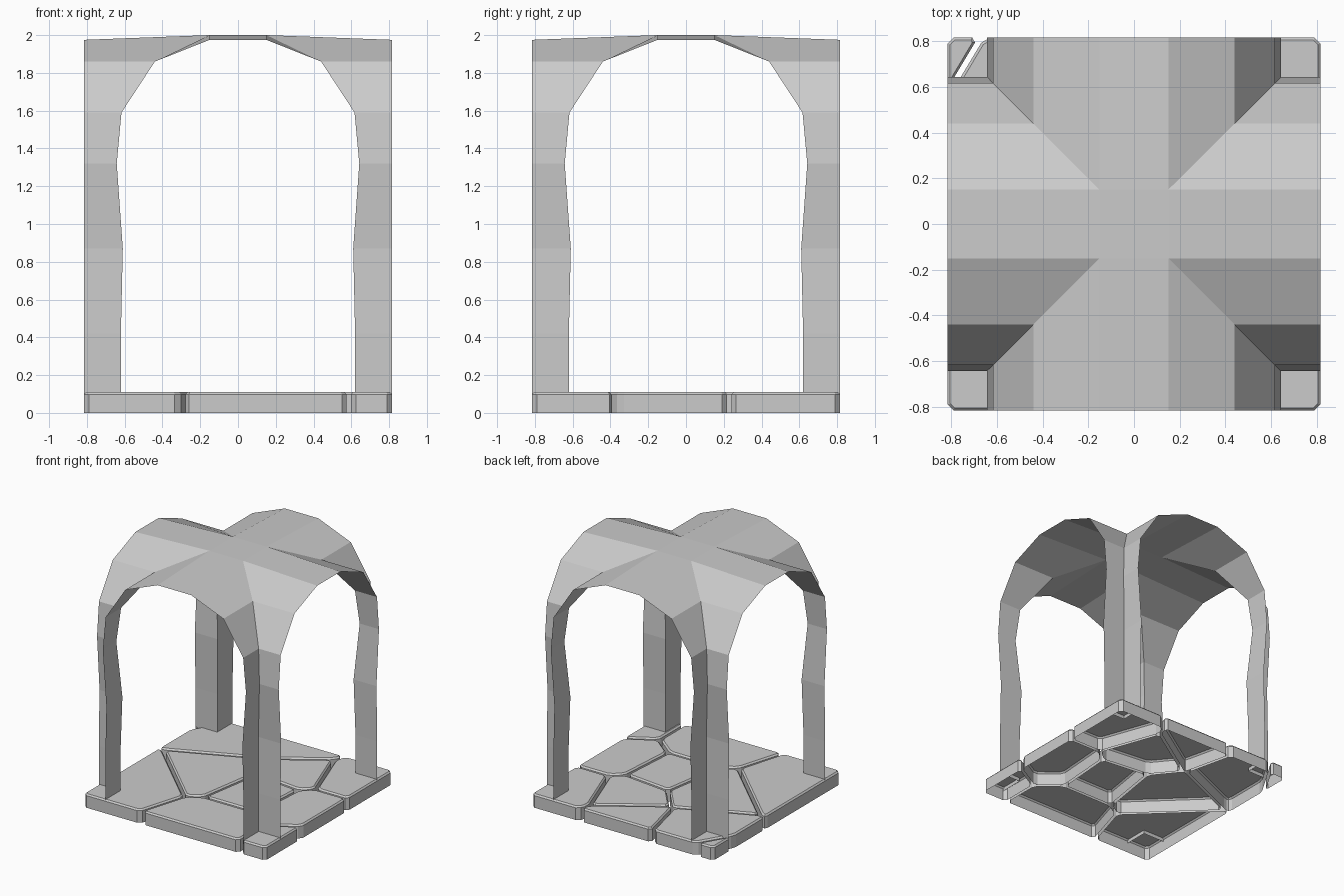
import bpy, bmesh
from mathutils import Vector, Matrix
from math import pi

if "Cube" in bpy.data.objects:
    bpy.data.objects.remove(bpy.data.objects["Cube"])

H = 0.815  # half width of the tile


def add_object(name, bm):
    mesh = bpy.data.meshes.new(name)
    bm.to_mesh(mesh)
    bm.free()
    ob = bpy.data.objects.new(name, mesh)
    bpy.context.collection.objects.link(ob)
    return ob


# Cross vault: one arch arm, swept from the outer edge to the diagonals, turned four times
half = [(0.62, 0.08), (0.62, 0.42), (0.61, 0.87), (0.642, 1.32),
        (0.617, 1.59), (0.44, 1.86), (0.15, 1.975)]
profile = [(-x, z) for x, z in half] + half[::-1]
bm = bmesh.new()
for k in range(4):
    rot = Matrix.Rotation(k * pi / 2, 3, 'Z')
    rows = []
    for x, z in profile:
        crown = 2.0 if z > 1.9 else z
        rows.append((bm.verts.new(rot @ Vector((x, -H, z))),
                     bm.verts.new(rot @ Vector((x, -abs(x), crown)))))
    for (a, b), (c, d) in zip(rows, rows[1:]):
        bm.faces.new((a, c, d, b))
# Flat square at the crossing
bm.faces.new([bm.verts.new((0.15 * sx, 0.15 * sy, 2.0))
              for sx, sy in ((-1, -1), (1, -1), (1, 1), (-1, 1))])
bmesh.ops.remove_doubles(bm, verts=bm.verts[:], dist=0.001)
bmesh.ops.recalc_face_normals(bm, faces=bm.faces[:])
if max(bm.faces, key=lambda f: f.calc_center_median().z).normal.z < 0:
    bmesh.ops.reverse_faces(bm, faces=bm.faces[:])
add_object("cross_vault", bm)


# Outline of one paving stone: square cut by the lines halfway to its neighbours
def stone_outline(seed, seeds, gap):
    bm = bmesh.new()
    bmesh.ops.create_grid(bm, x_segments=1, y_segments=1, size=H)
    for other in seeds:
        if other is seed:
            continue
        n = (other - seed).normalized()
        bmesh.ops.bisect_plane(bm, geom=bm.verts[:] + bm.edges[:] + bm.faces[:],
                               plane_co=(seed + other) / 2 - n * gap,
                               plane_no=n, clear_outer=True)
    pts = [v.co.copy() for v in bm.faces[:][0].verts] if len(bm.faces) else []
    bm.free()
    return pts


# Chamfer the corners of an outline
def chamfer(pts, size):
    out = []
    for i, p in enumerate(pts):
        for q in (pts[i - 1], pts[(i + 1) % len(pts)]):
            d = q - p
            out.append(p + d.normalized() * min(size, d.length * 0.3))
    return out


# Shrink a convex outline towards its middle by a small margin
def shrink(pts, amount):
    mid = sum(pts, Vector()) / len(pts)
    r = []
    for i, p in enumerate(pts):
        e1 = (p - pts[i - 1]).normalized()
        e2 = (pts[(i + 1) % len(pts)] - p).normalized()
        n = Vector((-e1.y - e2.y, e1.x + e2.x, 0)).normalized()
        if n.dot(mid - p) < 0:
            n = -n
        r.append(p + n * amount)
    return r


# Paving: hollow stones, open below, with bevelled top rims
seed_uv = [(0.12, 0.25), (0.62, 0.1), (1.1, 0.1), (0.9, 0.45), (0.9, 0.83),
           (0.65, 0.74), (0.5, 0.97), (0.2, 0.9), (-0.05, 1.05),
           (0.37, 0.51), (0.62, 0.47)]
seeds = [Vector(((u * 2 - 1) * H, (v * 2 - 1) * H, 0)) for u, v in seed_uv]
bm = bmesh.new()
for seed in seeds:
    base = stone_outline(seed, seeds, 0.012)
    if not base:
        continue
    base = chamfer(base, 0.025)
    rings = []
    for pts, z in ((base, 0.0), (base, 0.098), (shrink(base, 0.012), 0.11)):
        rings.append([bm.verts.new((p.x, p.y, z)) for p in pts])
    n = len(base)
    for lo, hi in zip(rings, rings[1:]):
        for i in range(n):
            j = (i + 1) % n
            bm.faces.new((lo[i], lo[j], hi[j], hi[i]))
    bm.faces.new(rings[-1])
bmesh.ops.recalc_face_normals(bm, faces=bm.faces[:])
add_object("paving_stones", bm)
